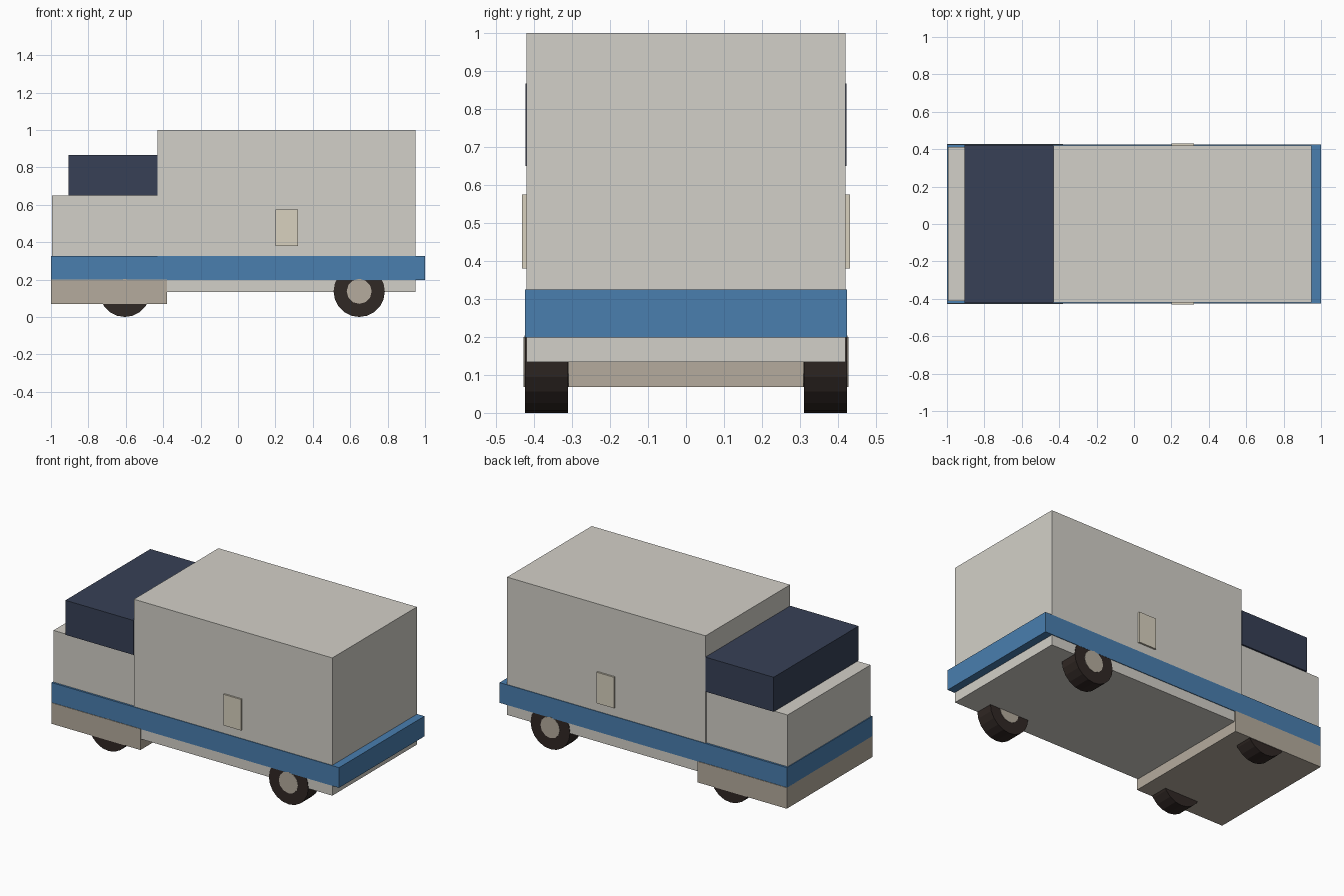
import bpy, bmesh, math
from mathutils import Matrix, Vector

if "Cube" in bpy.data.objects:
    bpy.data.objects.remove(bpy.data.objects["Cube"])


def material(name, rgb):
    m = bpy.data.materials.new(name)
    m.diffuse_color = (*rgb, 1)
    m.use_nodes = True
    m.node_tree.nodes["Principled BSDF"].inputs["Base Color"].default_value = m.diffuse_color
    return m


BODY = material("warm_white", (0.65, 0.63, 0.58))
BLUE = material("blue", (0.067, 0.21, 0.43))
NAVY = material("navy_glass", (0.038, 0.051, 0.093))
TAUPE = material("taupe", (0.46, 0.41, 0.34))
CREAM = material("cream", (0.69, 0.64, 0.52))
RUBBER = material("rubber", (0.03, 0.021, 0.018))


def finish(name, bm, mat):
    mesh = bpy.data.meshes.new(name)
    bm.to_mesh(mesh)
    bm.free()
    mesh.materials.append(mat)
    obj = bpy.data.objects.new(name, mesh)
    bpy.context.collection.objects.link(obj)
    return obj


def box(name, x, y, z, mat):
    """Box from (min, max) ranges on each axis."""
    bm = bmesh.new()
    size = [r[1] - r[0] for r in (x, y, z)]
    mid = Vector([(r[0] + r[1]) / 2 for r in (x, y, z)])
    bmesh.ops.create_cube(bm, size=1, matrix=Matrix.Translation(mid) @ Matrix.Diagonal((*size, 1)))
    return finish(name, bm, mat)


def disc(name, x, y, z, radius, width, sides, mat):
    """Cylinder with its axle along y."""
    bm = bmesh.new()
    bmesh.ops.create_cone(bm, cap_ends=True, segments=sides, radius1=radius, radius2=radius, depth=width,
                          matrix=Matrix.Translation((x, y, z)) @ Matrix.Rotation(math.pi / 2, 4, 'X'))
    return finish(name, bm, mat)


# Body
box("cargo_box", (-0.43, 0.95), (-0.42, 0.42), (0.134, 1.0), BODY)
box("cab_lower", (-0.995, -0.43), (-0.412, 0.412), (0.18, 0.65), BODY)
box("cab_windows", (-0.905, -0.43), (-0.422, 0.422), (0.65, 0.867), NAVY)

# Trim band and front skirt
box("side_band", (-1.0, 1.0), (-0.424, 0.424), (0.198, 0.325), BLUE)
box("front_skirt", (-1.0, -0.38), (-0.427, 0.427), (0.068, 0.2), TAUPE)

# Hatches and wheels on both sides
for side, s in (("right", -1), ("left", 1)):
    box(f"hatch_{side}", (0.2, 0.322), sorted((s * 0.41, s * 0.431)), (0.38, 0.575), CREAM)
    for end, x in (("front", -0.605), ("rear", 0.648)):
        disc(f"{end}_tyre_{side}", x, s * 0.3665, 0.139, 0.137, 0.113, 20, RUBBER)
        disc(f"{end}_hub_{side}", x, s * 0.3665, 0.139, 0.067, 0.117, 12, TAUPE)

# Rest the tyres on the ground
for obj in bpy.data.objects:
    if "tyre" in obj.name or "hub" in obj.name:
        obj.location.z = -0.002
